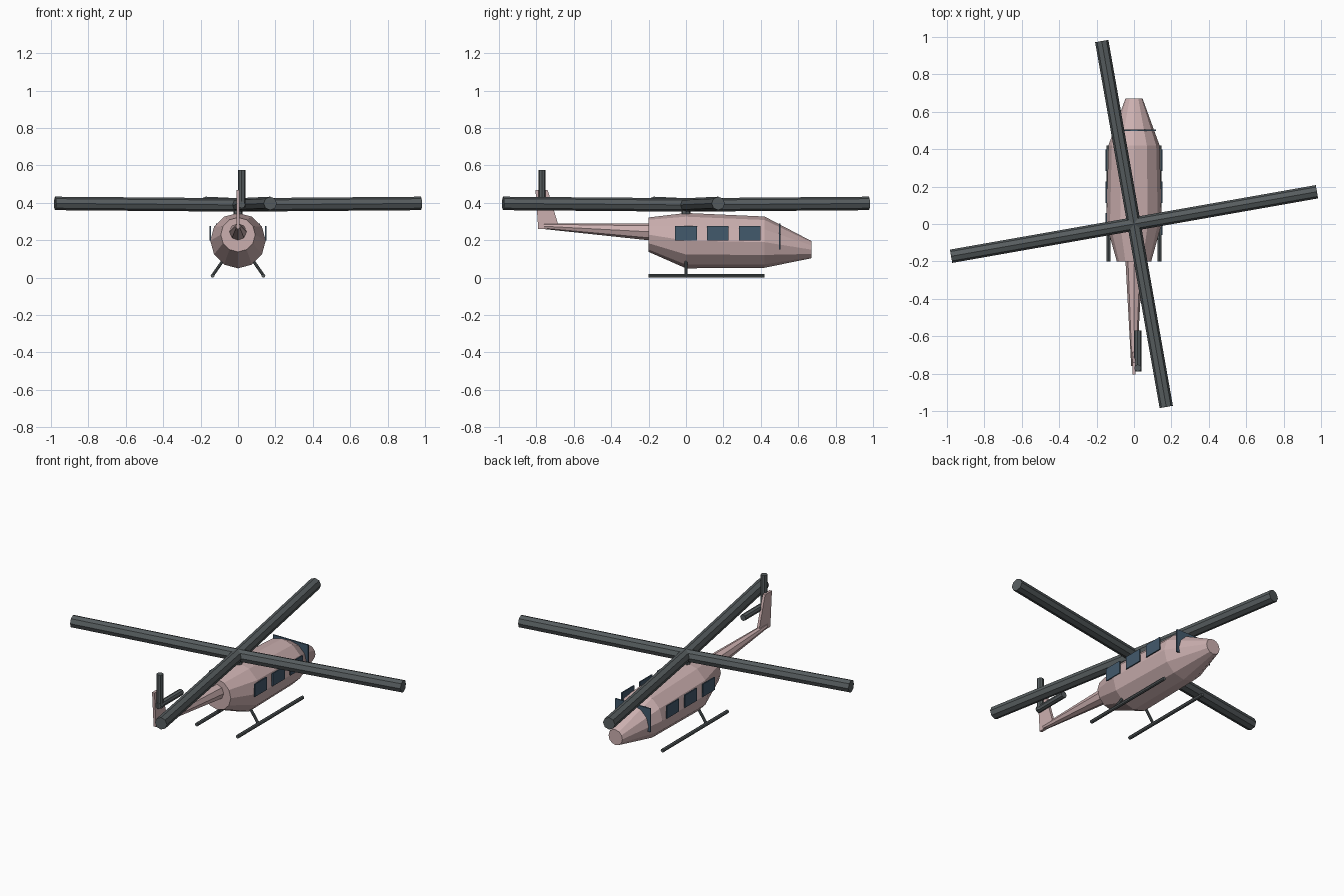
import bpy, bmesh, math
from mathutils import Vector

if "Cube" in bpy.data.objects:
    bpy.data.objects.remove(bpy.data.objects["Cube"])


def material(name, rgb):
    m = bpy.data.materials.new(name)
    m.use_nodes = True
    m.diffuse_color = (*rgb, 1)
    m.node_tree.nodes["Principled BSDF"].inputs["Base Color"].default_value = (*rgb, 1)
    return m


PINK = material("dusty pink", (0.60, 0.43, 0.43))
GREY = material("dark grey", (0.095, 0.11, 0.115))
BLUE = material("window blue", (0.055, 0.10, 0.15))


def finish(name, bm, mat):
    bmesh.ops.recalc_face_normals(bm, faces=bm.faces)
    mesh = bpy.data.meshes.new(name)
    bm.to_mesh(mesh)
    bm.free()
    mesh.materials.append(mat)
    obj = bpy.data.objects.new(name, mesh)
    bpy.context.collection.objects.link(obj)
    return obj


def loft(name, stations, sides, mat):
    """Closed body along y from (y, centre z, radius) stations."""
    bm = bmesh.new()
    rings = []
    for y, z, r in stations:
        angles = [math.tau * i / sides for i in range(sides)]
        rings.append([bm.verts.new((r * math.cos(a), y, z + r * math.sin(a))) for a in angles])
    for a, b in zip(rings, rings[1:]):
        for i in range(sides):
            j = (i + 1) % sides
            bm.faces.new((a[i], a[j], b[j], b[i]))
    bm.faces.new(rings[0])
    bm.faces.new(rings[-1])
    return finish(name, bm, mat)


def rod(name, start, end, radius, mat, sides=8):
    """Flat-sided cylinder between two points."""
    start, end = Vector(start), Vector(end)
    axis = end - start
    bm = bmesh.new()
    bmesh.ops.create_cone(bm, cap_ends=True, segments=sides, radius1=radius,
                          radius2=radius, depth=axis.length)
    obj = finish(name, bm, mat)
    obj.location = (start + end) / 2
    obj.rotation_mode = 'QUATERNION'
    obj.rotation_quaternion = axis.to_track_quat('Z', 'Y')
    return obj


def box(name, centre, size, mat):
    bm = bmesh.new()
    bmesh.ops.create_cube(bm, size=1)
    bmesh.ops.scale(bm, vec=size, verts=bm.verts)
    obj = finish(name, bm, mat)
    obj.location = centre
    return obj


# Body and tail boom
loft("fuselage", [(-0.20, 0.23, 0.092), (0, 0.198, 0.148),
                  (0.42, 0.19, 0.137), (0.67, 0.15, 0.046)], 12, PINK)
loft("tail_boom", [(-0.76, 0.275, 0.015), (-0.19, 0.245, 0.046)], 8, PINK)

# Swept tail fin
bm = bmesh.new()
outline = [(-0.79, 0.26), (-0.74, 0.26), (-0.685, 0.29), (-0.74, 0.47), (-0.805, 0.47)]
face = bm.faces.new([bm.verts.new((-0.008, y, z)) for y, z in outline])
side = bmesh.ops.extrude_face_region(bm, geom=[face])["geom"]
bmesh.ops.translate(bm, vec=(0.016, 0, 0),
                    verts=[g for g in side if isinstance(g, bmesh.types.BMVert)])
finish("tail_fin", bm, PINK)

# Main rotor: mast and four slightly raised blades
rod("rotor_mast", (0, 0, 0.32), (0, 0, 0.39), 0.025, GREY)
for i in range(4):
    a = math.radians(10 + 90 * i)
    rod(f"rotor_blade_{i + 1}", (0, 0, 0.389),
        (0.993 * math.cos(a), 0.993 * math.sin(a), 0.397), 0.036, GREY)

# Tail rotor: one upright and one forward blade
hub = (0.02, -0.77, 0.39)
rod("tail_rotor_upright", (0.02, -0.77, 0.375), (0.02, -0.77, 0.575), 0.019, GREY)
rod("tail_rotor_forward", (0.02, -0.788, 0.39), (0.02, -0.57, 0.39), 0.019, GREY)

# Skids, struts and cabin windows on both sides
for label, s in (("left", 1), ("right", -1)):
    rod(f"{label}_skid", (s * 0.136, -0.20, 0.0105), (s * 0.136, 0.42, 0.0105), 0.0105, GREY)
    rod(f"{label}_strut", (s * 0.136, 0, 0.012), (s * 0.085, 0, 0.085), 0.008, GREY)
    for k in range(3):
        box(f"{label}_window_{k + 1}", (s * 0.149, 0.17 * k, 0.237), (0.007, 0.115, 0.076), BLUE)

# Windshield plate across the nose
box("windshield", (0, 0.502, 0.22), (0.235, 0.008, 0.14), BLUE)
